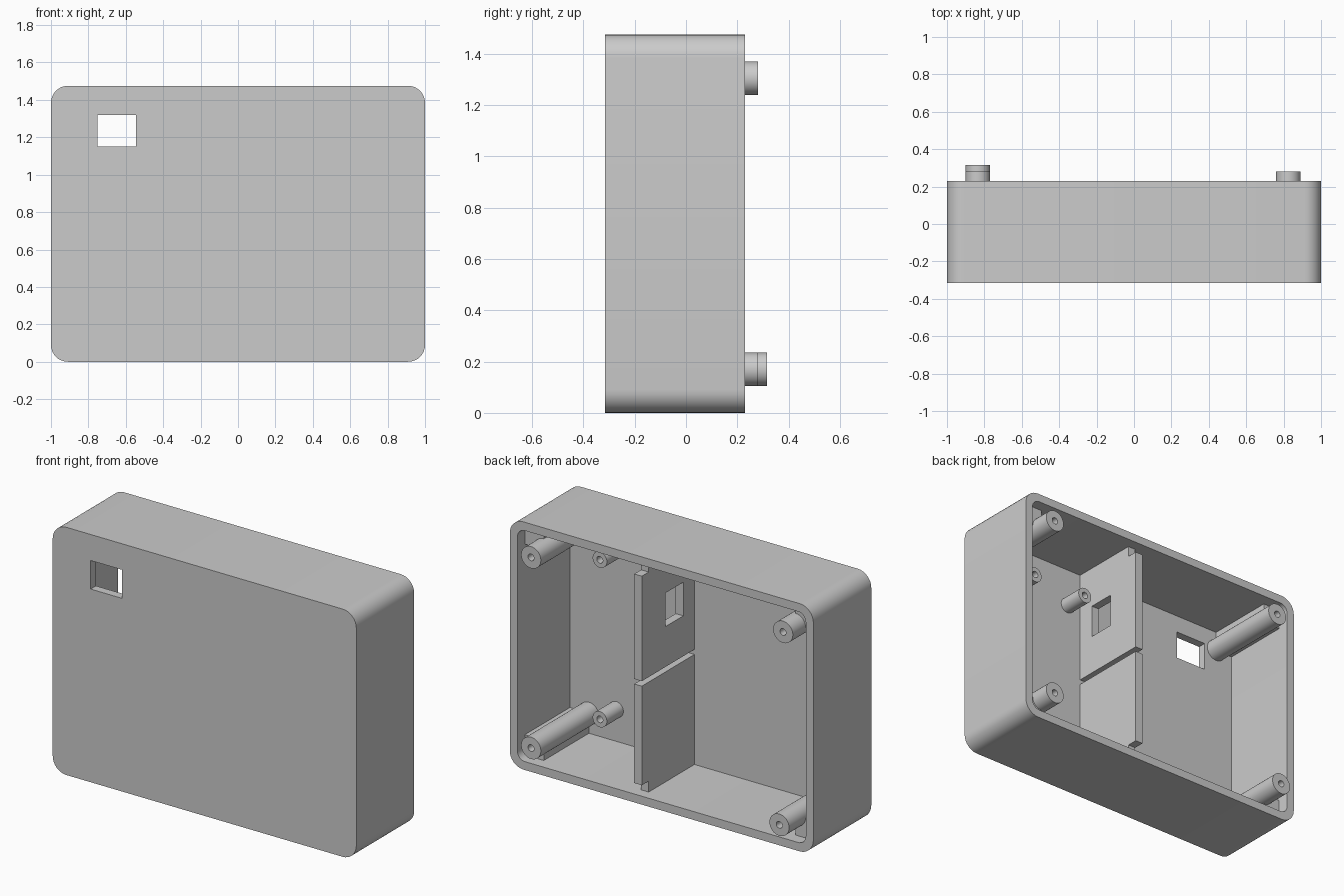
import bpy, bmesh, math
from mathutils import Vector

if "Cube" in bpy.data.objects:
    bpy.data.objects.remove(bpy.data.objects["Cube"])

HEIGHT, WALL = 1.475, 0.05
FRONT, BACK = -0.315, 0.23
MID = HEIGHT / 2

grey = bpy.data.materials.new("light_grey_plastic")
grey.use_nodes = True
grey.diffuse_color = (0.6, 0.6, 0.6, 1)
grey.node_tree.nodes["Principled BSDF"].inputs["Base Color"].default_value = (0.6, 0.6, 0.6, 1)


def finish(name, bm):
    bmesh.ops.remove_doubles(bm, verts=bm.verts, dist=1e-5)
    bmesh.ops.recalc_face_normals(bm, faces=bm.faces)
    mesh = bpy.data.meshes.new(name)
    bm.to_mesh(mesh)
    bm.free()
    mesh.materials.append(grey)
    obj = bpy.data.objects.new(name, mesh)
    bpy.context.collection.objects.link(obj)
    return obj


def ring(cx, cz, hw, hh, r, y, seg=8):
    """Rounded rectangle in the xz plane (a circle when hw = hh = r)."""
    pts = []
    for q, (sx, sz) in enumerate([(1, 1), (-1, 1), (-1, -1), (1, -1)]):
        for i in range(seg + 1):
            a = (q + i / seg) * math.pi / 2
            pts.append(Vector((cx + sx * (hw - r) + r * math.cos(a), y,
                               cz + sz * (hh - r) + r * math.sin(a))))
    return pts


def loft(name, rings):
    """Joins successive rings and caps both ends."""
    bm = bmesh.new()
    loops = [[bm.verts.new(p) for p in pts] for pts in rings]
    n = len(loops[0])
    for a, b in zip(loops, loops[1:]):
        for i in range(n):
            j = (i + 1) % n
            bm.faces.new((a[i], a[j], b[j], b[i]))
    bm.faces.new(loops[0])
    bm.faces.new(loops[-1])
    return finish(name, bm)


def extrude_x(name, profile, x0, x1):
    """Extrudes a yz profile between two x positions."""
    bm = bmesh.new()
    face = bm.faces.new([bm.verts.new((x0, y, z)) for y, z in profile])
    ext = bmesh.ops.extrude_face_region(bm, geom=[face])["geom"]
    verts = [v for v in ext if isinstance(v, bmesh.types.BMVert)]
    bmesh.ops.translate(bm, vec=(x1 - x0, 0, 0), verts=verts)
    return finish(name, bm)


def box(name, x0, x1, y0, y1, z0, z1):
    return extrude_x(name, [(y0, z0), (y1, z0), (y1, z1), (y0, z1)], x0, x1)


def cut(obj, cutter):
    mod = obj.modifiers.new("opening", 'BOOLEAN')
    mod.operation, mod.solver, mod.object = 'DIFFERENCE', 'EXACT', cutter
    cutter.hide_render = True
    bpy.context.view_layer.update()
    deps = bpy.context.evaluated_depsgraph_get()
    obj.data = bpy.data.meshes.new_from_object(obj.evaluated_get(deps))
    obj.modifiers.clear()
    bpy.data.objects.remove(cutter)


def smooth(obj):
    bpy.ops.object.select_all(action='DESELECT')
    obj.select_set(True)
    bpy.context.view_layer.objects.active = obj
    bpy.ops.object.shade_smooth_by_angle(angle=math.radians(30))


def post(name, x, z, radius, bore, y_end, depth):
    """Screw post with a blind hole in its back end."""
    obj = loft(name, [ring(x, z, r, r, r, y) for r, y in (
        (radius, FRONT + WALL - 0.01), (radius, y_end),
        (bore, y_end), (bore, y_end - depth))])
    smooth(obj)


# Open-backed case with a square window in the front
inner_w, inner_h = 1 - WALL, MID - WALL
case = loft("case_shell", [
    ring(0, MID, 1, MID, 0.09, FRONT), ring(0, MID, 1, MID, 0.09, BACK),
    ring(0, MID, inner_w, inner_h, 0.05, BACK),
    ring(0, MID, inner_w, inner_h, 0.05, FRONT + WALL)])
cut(case, box("window_cutter", -0.75, -0.545, FRONT - 0.1, FRONT + 0.1, 1.15, 1.32))
smooth(case)

# Corner screw posts, each tied to the walls by a corner block
for side, px in (("right", -0.835), ("left", 0.825)):
    for level, pz in (("lower", 0.17), ("upper", 1.305)):
        tall = side == "right" and level == "lower"
        post(f"{level}_{side}_corner_post", px, pz, 0.065, 0.02,
             0.315 if tall else 0.28, 0.2)
        wx = math.copysign(0.96, px)
        wz = 0.04 if level == "lower" else HEIGHT - 0.04
        box(f"{level}_{side}_corner_block", min(px, wx), max(px, wx),
            FRONT + WALL - 0.01, 0.16, min(pz, wz), max(pz, wz))

# Short board standoffs in the left compartment
for x in (0.274, 0.645):
    for z in (0.24, 1.19):
        post("board_standoff", x, z, 0.047, 0.02, -0.11, 0.12)

# Divider in two panels, notched at the back for the lid lip
NOTCH = 0.065
y_in = FRONT + WALL - 0.01
for name, gap_z, wall_z, s in (("lower_divider", 0.705, WALL, 1),
                               ("upper_divider", 0.735, HEIGHT - WALL, -1)):
    step, root = wall_z + s * NOTCH, wall_z - s * 0.01
    panel = extrude_x(name, [
        (y_in, gap_z), (BACK, gap_z), (BACK, step),
        (BACK - NOTCH, step), (BACK - NOTCH, root), (y_in, root)], 0.13, 0.18)
    if s < 0:
        cut(panel, box("slot_cutter", 0.05, 0.25, -0.16, 0.005, 0.975, 1.175))
